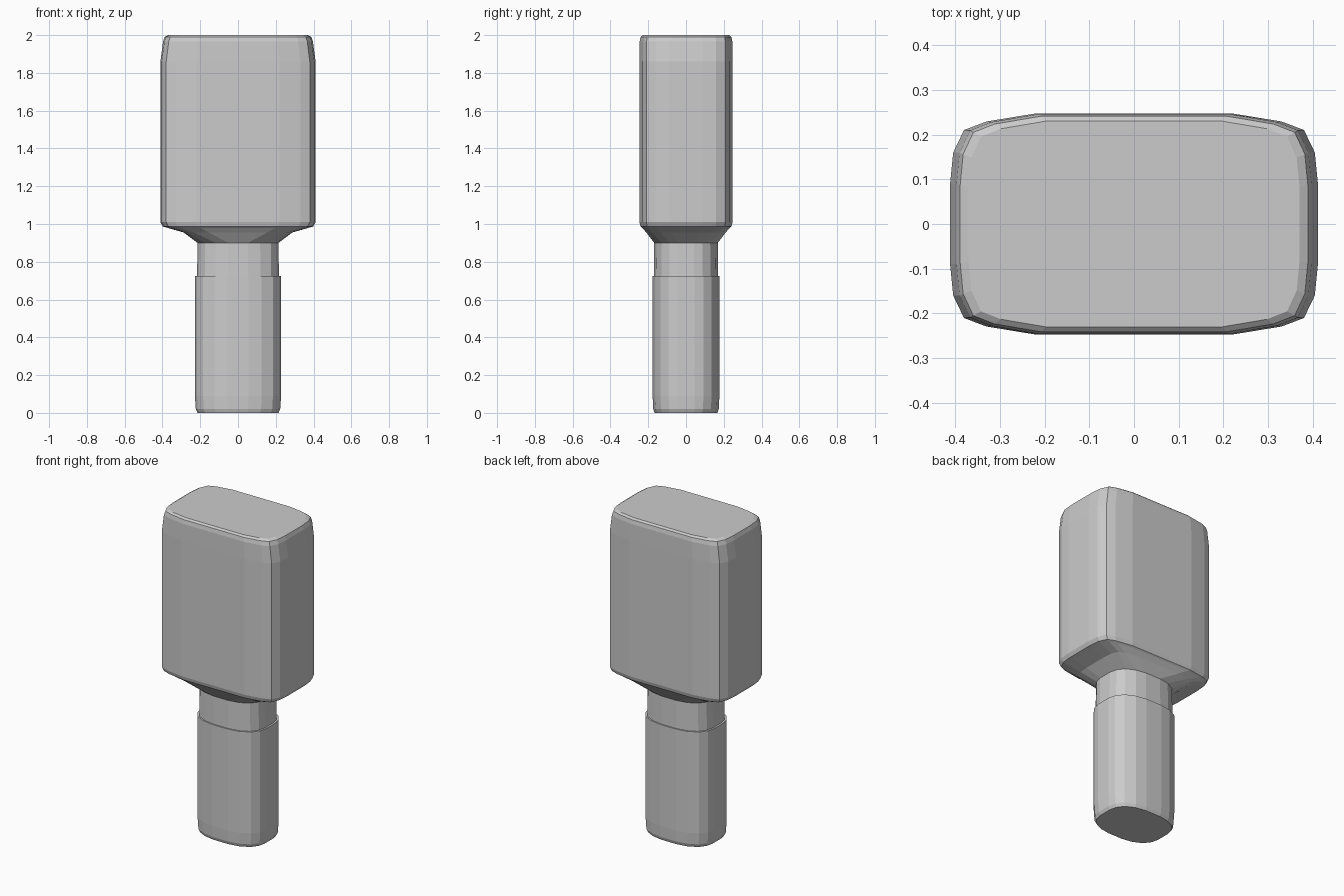
import bpy, bmesh

if "Cube" in bpy.data.objects:
    bpy.data.objects.remove(bpy.data.objects["Cube"])

# Quarter cross-sections, running from the side (+x) round to the back (+y)
HEAD = [(0.411, 0.09), (0.404, 0.16), (0.38, 0.21), (0.33, 0.229), (0.22, 0.247)]
GRIP = [(0.228, 0.045), (0.217, 0.092), (0.185, 0.135), (0.125, 0.165), (0.055, 0.177)]


def ring(quarter, z, sx=1.0, sy=1.0):
    """Mirror a quarter section into a full closed ring at height z."""
    q = [(x * sx, y * sy) for x, y in quarter]
    half = q + [(-x, y) for x, y in reversed(q)]
    full = half + [(-x, -y) for x, y in half]
    return [(x, y, z) for x, y in full]


def loft(name, rings, cap_bottom=False, cap_top=False):
    """Skin a stack of rings with flat faces."""
    bm = bmesh.new()
    rows = [[bm.verts.new(p) for p in r] for r in rings]
    n = len(rows[0])
    for a, b in zip(rows, rows[1:]):
        for i in range(n):
            j = (i + 1) % n
            bm.faces.new((a[i], a[j], b[j], b[i]))
    if cap_bottom:
        bm.faces.new(list(reversed(rows[0])))
    if cap_top:
        bm.faces.new(rows[-1])
    bm.normal_update()
    mesh = bpy.data.meshes.new(name)
    bm.to_mesh(mesh)
    bm.free()
    obj = bpy.data.objects.new(name, mesh)
    bpy.context.collection.objects.link(obj)
    return obj


# Handle with a softened foot and a slimmer band above z = 0.72
loft("handle", [
    ring(GRIP, 0.0, 0.94, 0.94),
    ring(GRIP, 0.02, 0.98, 0.98),
    ring(GRIP, 0.09),
    ring(GRIP, 0.725),
    ring(GRIP, 0.725, 0.95, 0.96),
    ring(GRIP, 0.90, 0.94, 0.95),
], cap_bottom=True)

# Flared neck joining the handle to the head
loft("neck", [
    ring(GRIP, 0.90, 0.94, 0.95),
    ring(HEAD, 0.955, 0.70, 0.85),
    ring(HEAD, 0.98, 0.91, 0.94),
])

# Rounded block head with tight bevels
loft("head", [
    ring(HEAD, 0.98, 0.91, 0.94),
    ring(HEAD, 0.987, 0.97, 0.975),
    ring(HEAD, 1.01),
    ring(HEAD, 1.86),
    ring(HEAD, 1.965, 0.965, 0.995),
    ring(HEAD, 1.99, 0.945, 0.975),
    ring(HEAD, 2.0, 0.90, 0.93),
], cap_top=True)
